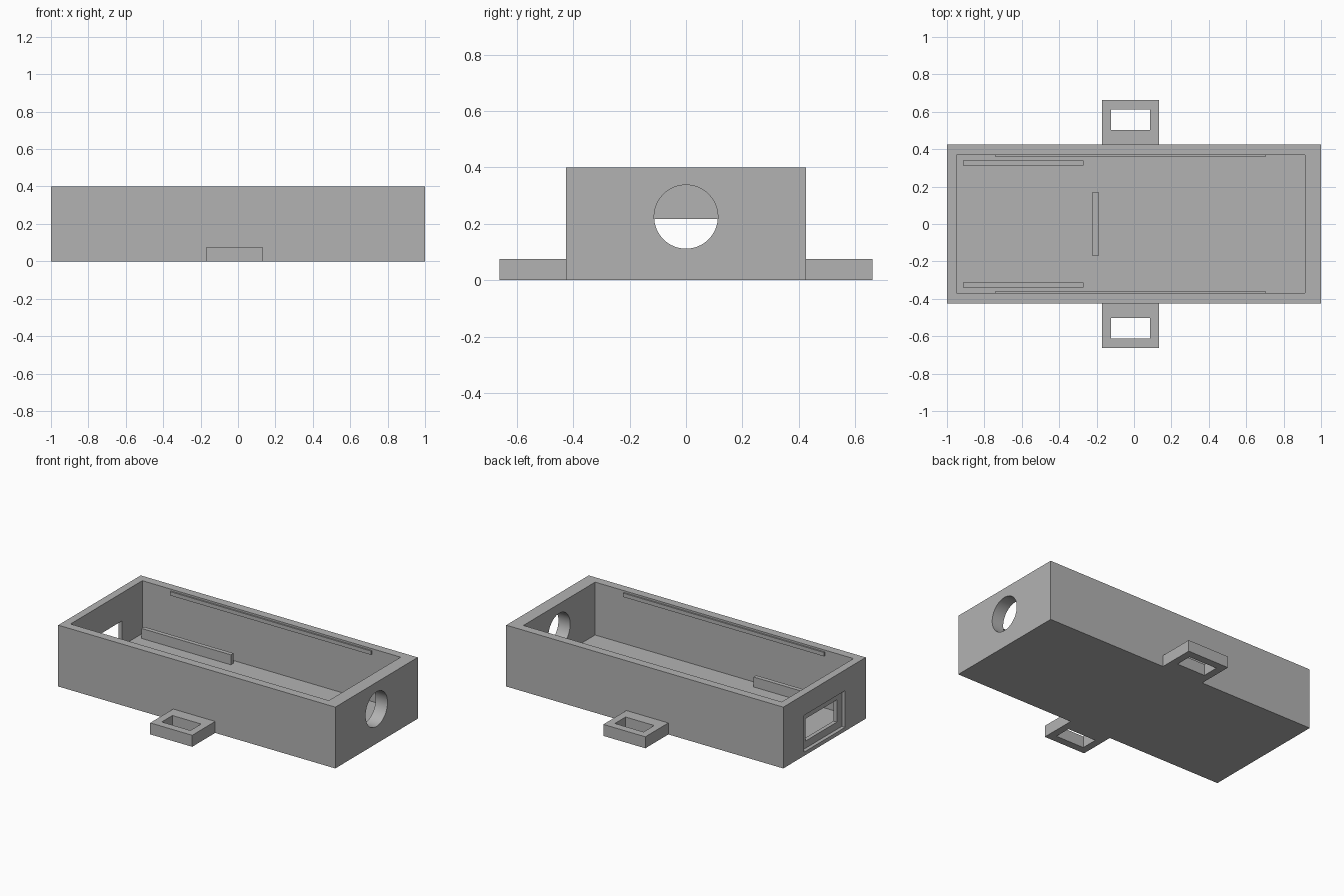
import bpy
import math

if "Cube" in bpy.data.objects:
    bpy.data.objects.remove(bpy.data.objects["Cube"], do_unlink=True)

grey = bpy.data.materials.new("plain grey")
grey.use_nodes = True
grey.diffuse_color = (0.45, 0.45, 0.45, 1)
grey.node_tree.nodes["Principled BSDF"].inputs["Base Color"].default_value = grey.diffuse_color


def box(name, xs, ys, zs):
    """Box spanning the given (low, high) ranges."""
    bpy.ops.mesh.primitive_cube_add(size=1)
    ob = bpy.context.object
    ob.name = ob.data.name = name
    for v in ob.data.vertices:
        v.co = [(lo + hi) / 2 + c * (hi - lo) for c, (lo, hi) in zip(v.co, (xs, ys, zs))]
    ob.data.materials.append(grey)
    return ob


def cut(target, cutter):
    """Subtract the cutter from the target, then discard it."""
    cutter.hide_render = True
    bpy.context.view_layer.objects.active = target
    mod = target.modifiers.new("cut", "BOOLEAN")
    mod.operation = "DIFFERENCE"
    mod.solver = "EXACT"
    mod.object = cutter
    bpy.ops.object.modifier_apply(modifier=mod.name)
    bpy.data.objects.remove(cutter, do_unlink=True)


FLOOR = 0.055
SUNK = FLOOR - 0.01   # inner parts sink slightly into the floor

# Open tray body
body = box("case_body", (-1, 1), (-0.425, 0.425), (0, 0.4))
cut(body, box("cavity", (-0.95, 0.915), (-0.37, 0.37), (FLOOR, 0.5)))

# Rectangular port with a shallow outer recess
cut(body, box("port_recess", (-1.1, -0.976), (-0.212, 0.212), (0.025, 0.264)))
cut(body, box("port_opening", (-1.1, -0.9), (-0.162, 0.162), (0.072, 0.217)))

# Round cable hole in the opposite end
bpy.ops.mesh.primitive_cylinder_add(vertices=64, radius=0.113, depth=0.3,
                                    location=(0.96, 0, 0.225),
                                    rotation=(0, math.pi / 2, 0))
hole = bpy.context.object
hole.data.materials.append(grey)
cut(body, hole)

bpy.ops.object.select_all(action="DESELECT")
body.select_set(True)
bpy.context.view_layer.objects.active = body
bpy.ops.object.shade_smooth_by_angle(angle=math.radians(30))

# Low stop across the middle of the floor
box("floor_stop", (-0.225, -0.188), (-0.168, 0.168), (SUNK, 0.09))


def span(side, a, b):
    return tuple(sorted((side * a, side * b)))


# Parts repeated on the back and front sides
for label, side in (("back", 1), ("front", -1)):
    box(label + "_board_rail", (-0.915, -0.27), span(side, 0.312, 0.34), (SUNK, 0.12))
    box(label + "_lid_ridge", (-0.743, 0.707), span(side, 0.36, 0.38), (0.363, 0.388))
    tab = box(label + "_mounting_tab", (-0.17, 0.133), span(side, 0.425, 0.662), (0, 0.075))
    cut(tab, box("strap_slot", (-0.122, 0.085), span(side, 0.502, 0.612), (-0.1, 0.2)))
